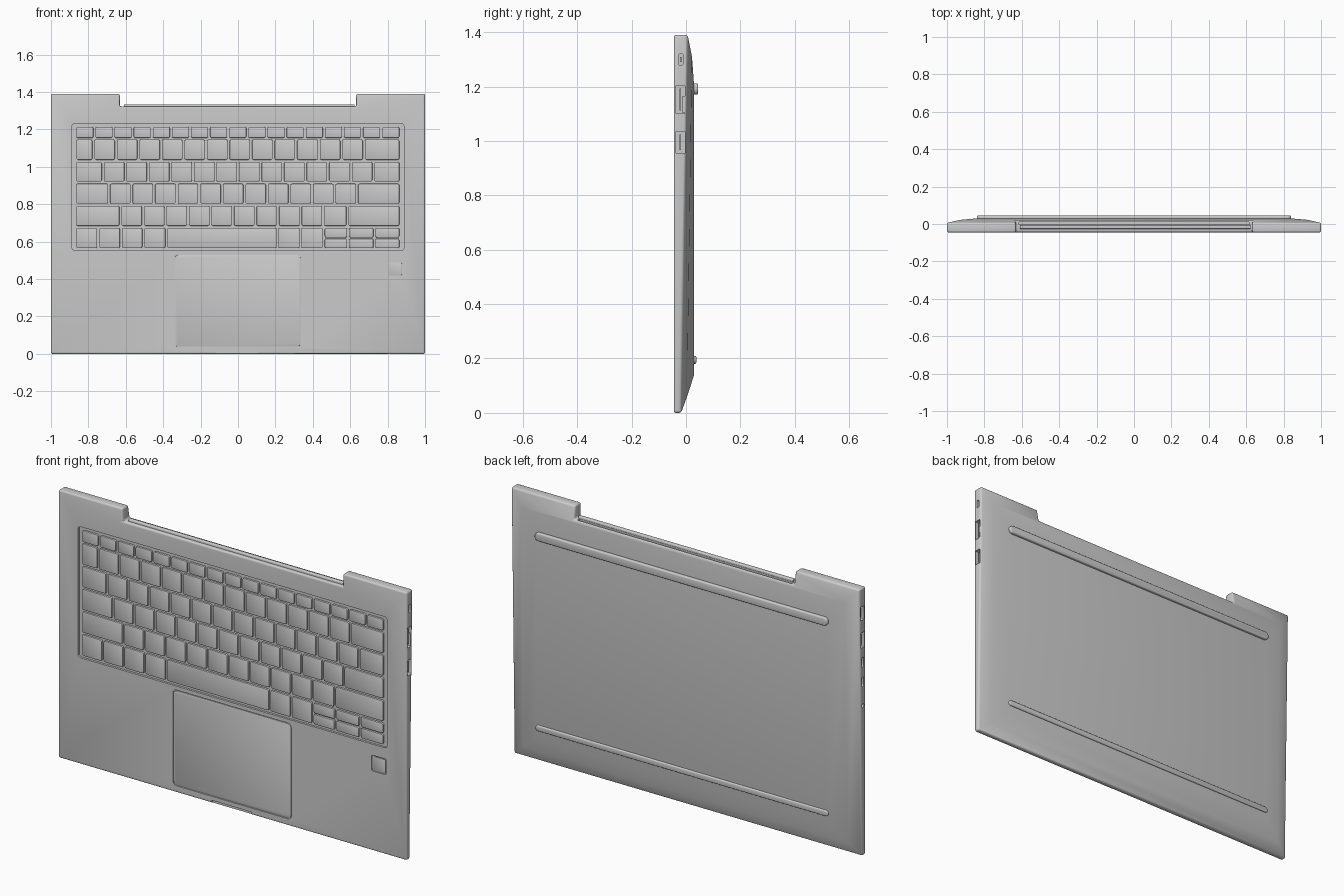
import bpy, bmesh, math
from mathutils import Matrix, Vector

if "Cube" in bpy.data.objects:
    bpy.data.objects.remove(bpy.data.objects["Cube"])

FRONT = -0.045


def prism(bm, x, y, z, r=0.0, axis=1, seg=3):
    """Box from ranges, with the edges parallel to the axis rounded by r."""
    size = Vector((x[1] - x[0], y[1] - y[0], z[1] - z[0]))
    mid = Vector((x[0] + x[1], y[0] + y[1], z[0] + z[1])) / 2
    mat = Matrix.Translation(mid) @ Matrix.Diagonal((*size, 1))
    verts = bmesh.ops.create_cube(bm, size=1, matrix=mat)["verts"]
    if r:
        edges = {e for v in verts for e in v.link_edges
                 if abs((e.verts[0].co - e.verts[1].co).normalized()[axis]) > 0.99}
        bmesh.ops.bevel(bm, geom=list(edges), offset=r, segments=seg,
                        profile=0.5, affect='EDGES')


def make(name, bm):
    bmesh.ops.recalc_face_normals(bm, faces=bm.faces)
    me = bpy.data.meshes.new(name)
    bm.to_mesh(me)
    bm.free()
    ob = bpy.data.objects.new(name, me)
    bpy.context.collection.objects.link(ob)
    return ob


def select(ob):
    bpy.ops.object.select_all(action='DESELECT')
    ob.select_set(True)
    bpy.context.view_layer.objects.active = ob


def bevel(ob, width, seg=2, angle=40):
    m = ob.modifiers.new("bevel", 'BEVEL')
    m.width, m.segments = width, seg
    m.limit_method, m.angle_limit = 'ANGLE', math.radians(angle)
    select(ob)
    bpy.ops.object.modifier_apply(modifier=m.name)


def cut(ob, cutter):
    m = ob.modifiers.new("cut", 'BOOLEAN')
    m.operation, m.solver, m.object = 'DIFFERENCE', 'EXACT', cutter
    select(ob)
    bpy.ops.object.modifier_apply(modifier=m.name)
    bpy.data.objects.remove(cutter)


def smooth(ob, angle=30):
    select(ob)
    bpy.ops.object.shade_smooth_by_angle(angle=math.radians(angle))


# Body shell: rectangular rings from the flat deck to the inset back panel
bm = bmesh.new()
rings = []
for hx, z0, z1, y0, y1 in [(1, 0, 1.39, FRONT, FRONT), (1, 0, 1.39, -0.018, 0.006),
                           (0.93, 0.06, 1.31, 0.004, 0.022), (0.84, 0.14, 1.2, 0.03, 0.03)]:
    rings.append([bm.verts.new(c) for c in
                  ((-hx, y0, z0), (hx, y0, z0), (hx, y1, z1), (-hx, y1, z1))])
for a, b in zip(rings, rings[1:]):
    for i in range(4):
        j = (i + 1) % 4
        bm.faces.new((a[i], a[j], b[j], b[i]))
bm.faces.new(rings[0])
bm.faces.new(rings[-1])
body = make("body", bm)

# Hinge notch along the top edge
bm = bmesh.new()
prism(bm, (-0.632, 0.632), (-0.2, 0.2), (1.323, 1.5))
cut(body, make("notch_cutter", bm))
bevel(body, 0.009, 3)

# Recesses in the deck, hinge slot and finger scoop
bm = bmesh.new()
prism(bm, (-0.887, 0.887), (-0.1, FRONT + 0.011), (0.552, 1.232), 0.015)
prism(bm, (-0.342, 0.338), (-0.1, FRONT + 0.006), (0.035, 0.532), 0.02)
prism(bm, (0.798, 0.882), (-0.1, FRONT + 0.006), (0.413, 0.495), 0.008)
prism(bm, (-0.615, 0.615), (-0.004, 0.012), (1.285, 1.4))
prism(bm, (-0.12, 0.11), (-0.1, FRONT + 0.006), (-0.1, 0.014))
cut(body, make("deck_cutter", bm))

# Port openings: (side, y range, z range, corner radius)
ports = [(1, (-0.027, -0.011), (1.278, 1.32), 0.006),
         (1, (-0.037, -0.004), (1.1, 1.204), 0.003),
         (1, (-0.037, -0.004), (0.955, 1.035), 0.003),
         (-1, (-0.033, -0.004), (1.225, 1.295), 0.003),
         (-1, (-0.035, -0.006), (1.08, 1.16), 0.003),
         (-1, (-0.028, -0.012), (0.98, 1.03), 0.006),
         (-1, (-0.028, -0.012), (0.88, 0.928), 0.006),
         (-1, (-0.03, -0.012), (0.771, 0.789), 0.0085)]
bm = bmesh.new()
for s, y, z, r in ports:
    prism(bm, tuple(sorted((s * 0.955, s * 1.1))), y, z, r, axis=0, seg=4)
cut(body, make("port_cutter", bm))
smooth(body)

# Port tongues inside the larger openings
bm = bmesh.new()
for s, y, z, r in ports[:-1]:
    my, inset = sum(y) / 2, 0.012
    prism(bm, tuple(sorted((s * 0.95, s * 0.99))), (my - 0.003, my + 0.003),
          (z[0] + inset, z[1] - inset))
make("port_tongues", bm)

# Drop-jaw lip of the network port
bm = bmesh.new()
prism(bm, (0.95, 0.998), (-0.012, -0.002), (1.102, 1.165))
make("network_port_lip", bm)

# Keys: rows of (bottom z, top z, key widths in key units)
rows = [(1.155, 1.214, [1] * 17),
        (1.038, 1.146, [0.8] + [1] * 12 + [1.62]),
        (0.921, 1.027, [1.22] + [1] * 12 + [1.2]),
        (0.803, 0.910, [1.5] + [1] * 11 + [1.92]),
        (0.685, 0.792, [2] + [1] * 9 + [1.07, 2.35]),
        (0.565, 0.674, [1.02, 1, 1, 1.02, 4.93, 1.02, 1.03, 1.08, 1.17, 1.15])]
left, right, gap = -0.87, 0.868, 0.011
bm = bmesh.new()
for n, (z0, z1, widths) in enumerate(rows):
    unit = (right - left) / sum(widths)
    x = left
    for i, w in enumerate(widths):
        spans = [(z0, z1)]
        if n == 5 and i >= 7:  # half-height arrow keys
            mid = (z0 + z1) / 2
            spans = [(z0, mid - 0.003), (mid + 0.003, z1)]
        for zs in spans:
            prism(bm, (x + gap / 2, x + w * unit - gap / 2),
                  (FRONT + 0.001, FRONT + 0.014), zs, 0.008)
        x += w * unit
keys = make("keys", bm)
bevel(keys, 0.003)
smooth(keys, 40)

# Touchpad and fingerprint reader
for name, x, z, r in [("touchpad", (-0.338, 0.334), (0.039, 0.528), 0.017),
                      ("fingerprint_reader", (0.804, 0.876), (0.419, 0.489), 0.006)]:
    bm = bmesh.new()
    prism(bm, x, (FRONT + 0.002, FRONT + 0.01), z, r)
    ob = make(name, bm)
    bevel(ob, 0.0015)
    smooth(ob, 40)

# Hinge rail rising slightly above the notch floor
bm = bmesh.new()
prism(bm, (-0.61, 0.622), (-0.026, -0.006), (1.29, 1.334), 0.005, axis=0)
smooth(make("hinge_rail", bm), 40)

# Rubber feet: long rounded strips across the back
for name, z, top in [("rear_foot", (1.17, 1.212), 0.045), ("front_foot", (0.18, 0.21), 0.038)]:
    bm = bmesh.new()
    h = (z[1] - z[0]) / 2
    prism(bm, (-0.84, 0.84), (0.02, top), z, h * 0.98, seg=8)
    ob = make(name, bm)
    bevel(ob, 0.006, 3)
    smooth(ob, 40)
